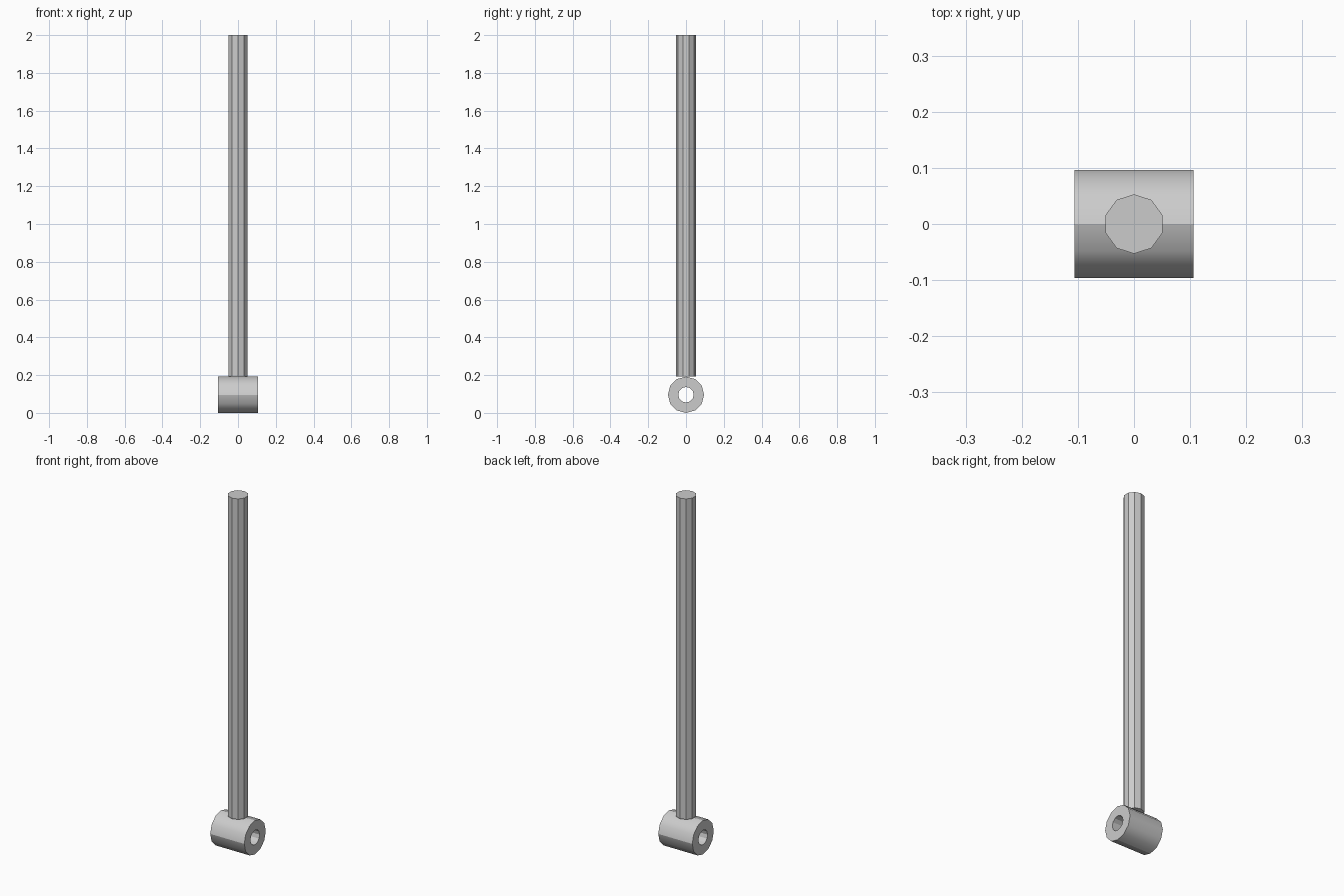
import bpy, bmesh
from math import pi, sin, cos

cube = bpy.data.objects.get("Cube")
if cube:
    bpy.data.objects.remove(cube, do_unlink=True)

grey = bpy.data.materials.new("plain grey")
grey.use_nodes = True
colour = (0.6, 0.6, 0.6, 1)
grey.diffuse_color = colour
grey.node_tree.nodes["Principled BSDF"].inputs["Base Color"].default_value = colour


def add_object(name, bm):
    bmesh.ops.recalc_face_normals(bm, faces=bm.faces)
    mesh = bpy.data.meshes.new(name)
    bm.to_mesh(mesh)
    bm.free()
    mesh.materials.append(grey)
    obj = bpy.data.objects.new(name, mesh)
    bpy.context.collection.objects.link(obj)
    return obj


# Straight ten-sided rod, flat shaded, closed at both ends
ROD_BOTTOM, ROD_TOP = 0.193, 2.0
bm = bmesh.new()
bmesh.ops.create_cone(bm, cap_ends=True, segments=10, radius1=0.053,
                      radius2=0.053, depth=ROD_TOP - ROD_BOTTOM)
bmesh.ops.translate(bm, verts=bm.verts, vec=(0, 0, (ROD_TOP + ROD_BOTTOM) / 2))
add_object("rod", bm)

# Pierced sleeve across the foot: a closed ring profile swept along x
SIDES, OUTER, INNER, HALF = 12, 0.096, 0.041, 0.106
bm = bmesh.new()
loops = []
for radius, x in ((OUTER, -HALF), (OUTER, HALF), (INNER, HALF), (INNER, -HALF)):
    loops.append([bm.verts.new((x, radius * cos(2 * pi * i / SIDES),
                                OUTER + radius * sin(2 * pi * i / SIDES)))
                  for i in range(SIDES)])
for k in range(4):
    a, b = loops[k], loops[(k + 1) % 4]
    for i in range(SIDES):
        j = (i + 1) % SIDES
        face = bm.faces.new((a[i], a[j], b[j], b[i]))
        face.smooth = k == 0
# Outer wall is smooth within each quarter; rims and quarter lines stay sharp
for edge in bm.edges:
    v, w = edge.verts
    along = abs(v.co.x - w.co.x) > HALF
    on_axis = min(abs(v.co.y), abs(v.co.z - OUTER)) < 0.001
    edge.smooth = along and not on_axis
add_object("sleeve", bm)
